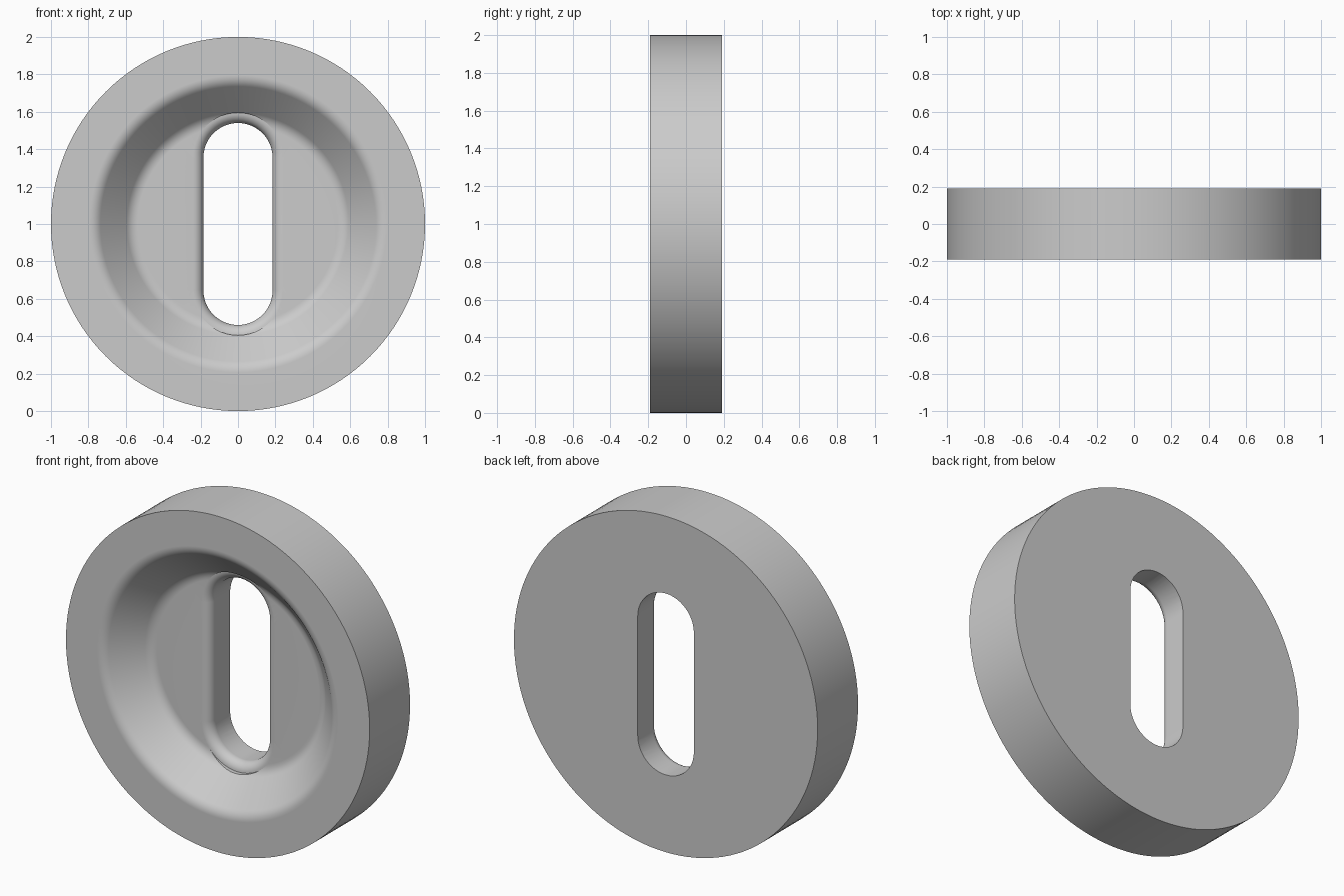
import bpy, bmesh, math
from mathutils import Vector, Matrix

cube = bpy.data.objects.get("Cube")
if cube:
    bpy.data.objects.remove(cube)

HALF = 0.19            # half thickness
FLOOR = 0.0            # depth of the recess floor
CENTRE = Vector((0, 0, 1))

grey = bpy.data.materials.new("light grey")
grey.use_nodes = True
grey.diffuse_color = (0.6, 0.6, 0.6, 1)
grey.node_tree.nodes["Principled BSDF"].inputs["Base Color"].default_value = (0.6, 0.6, 0.6, 1)


def make_object(name, bm):
    bmesh.ops.recalc_face_normals(bm, faces=bm.faces)
    mesh = bpy.data.meshes.new(name)
    bm.to_mesh(mesh)
    bm.free()
    mesh.materials.append(grey)
    obj = bpy.data.objects.new(name, mesh)
    bpy.context.collection.objects.link(obj)
    return obj


def fillet(before, corner, after, size=0.035, steps=6):
    """Rounded corner between two straight profile runs."""
    c = Vector(corner)
    a = c + (Vector(before) - c).normalized() * size
    b = c + (Vector(after) - c).normalized() * size
    return [a * (1 - t) ** 2 + c * 2 * t * (1 - t) + b * t * t
            for t in (i / steps for i in range(steps + 1))]


# Disc with a dished recess: profile of (radius, y) turned about the y axis
lip, foot = (0.76, -HALF), (0.57, FLOOR)
profile = [(0, HALF), (1, HALF), (1, -HALF)]
profile += fillet((1, -HALF), lip, foot)
profile += fillet(lip, foot, (0, FLOOR))
profile.append((0, FLOOR))

bm = bmesh.new()
verts = [bm.verts.new((r, y, 1)) for r, y in profile]
edges = [bm.edges.new(pair) for pair in zip(verts, verts[1:])]
bmesh.ops.spin(bm, geom=verts + edges, cent=CENTRE, axis=(0, 1, 0),
               angle=math.tau, steps=128)
bmesh.ops.remove_doubles(bm, verts=bm.verts, dist=1e-4)
disc = make_object("dished_disc", bm)


# Slot cutter: stacked oval rings that flare out at the recess floor
def slot_ring(bm, radius, y, reach=0.355, steps=24):
    ring = []
    for side in (0, 1):
        for i in range(steps + 1):
            a = math.pi * (side + i / steps)
            offset = reach if side == 0 else -reach
            ring.append(bm.verts.new((radius * math.cos(a), y,
                                      1 + offset + radius * math.sin(a))))
    return ring


WIDTH, ROUND = 0.185, 0.055
levels = [(WIDTH, HALF + 0.1)]
for i in range(9):
    a = math.pi / 2 * i / 8
    levels.append((WIDTH + ROUND * (1 - math.cos(a)), FLOOR + ROUND * (1 - math.sin(a))))
levels.append((WIDTH + ROUND, FLOOR - 0.1))

bm = bmesh.new()
rings = [slot_ring(bm, r, y) for r, y in levels]
for low, high in zip(rings, rings[1:]):
    for i in range(len(low)):
        j = (i + 1) % len(low)
        bm.faces.new((low[i], low[j], high[j], high[i]))
bm.faces.new(rings[0])
bm.faces.new(rings[-1])
cutter = make_object("slot_cutter", bm)
cutter.hide_render = True

# Cut the slot, then shade smooth with the hard rims kept
bpy.ops.object.select_all(action="DESELECT")
bpy.context.view_layer.objects.active = disc
disc.select_set(True)
cut = disc.modifiers.new("slot", "BOOLEAN")
cut.operation = "DIFFERENCE"
cut.solver = "EXACT"
cut.object = cutter
bpy.ops.object.modifier_apply(modifier=cut.name)
bpy.data.objects.remove(cutter)
bpy.ops.object.shade_smooth_by_angle(angle=math.radians(35))
weighted = disc.modifiers.new("even shading", "WEIGHTED_NORMAL")
weighted.keep_sharp = True
